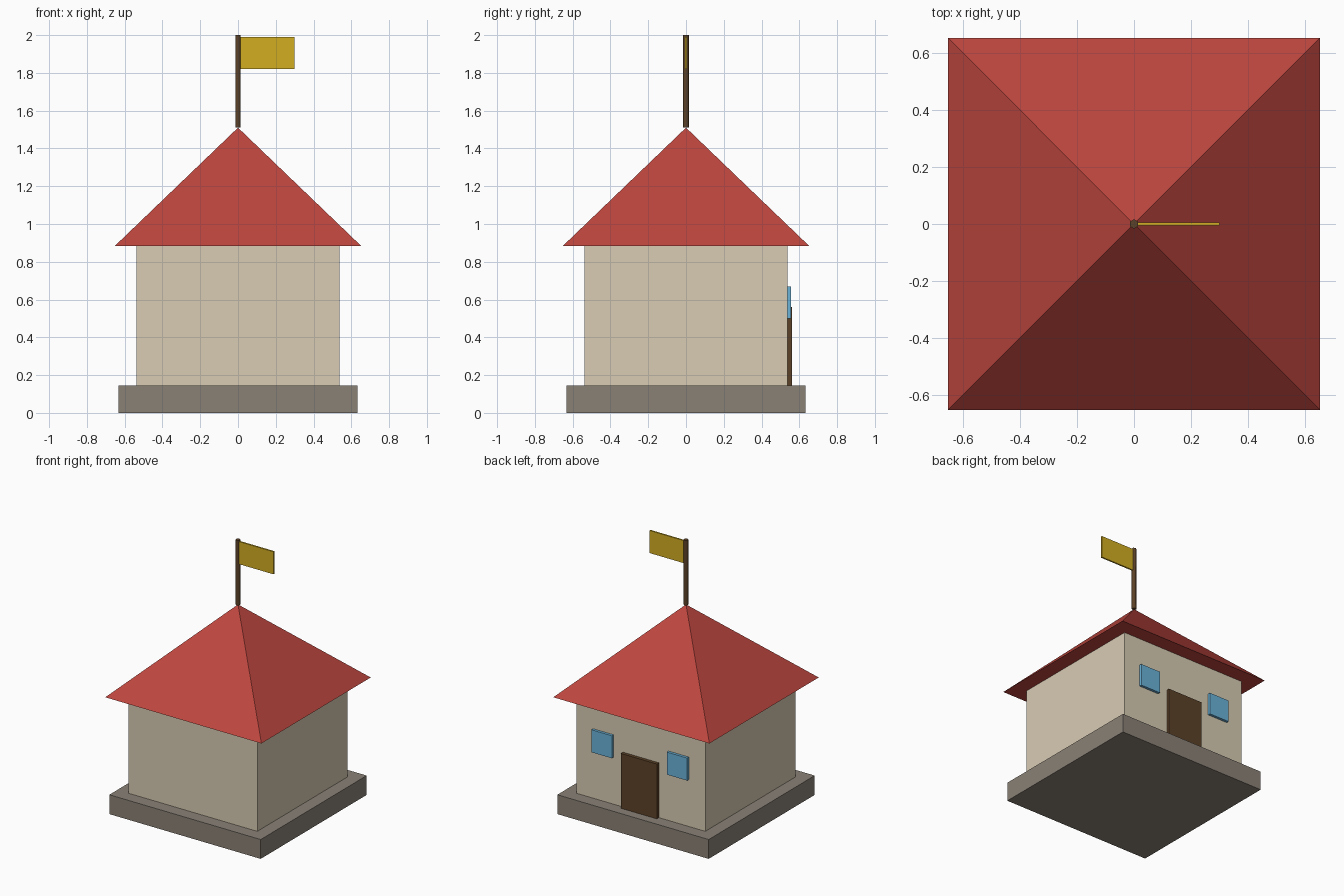
import bpy
import bmesh
import math

if "Cube" in bpy.data.objects:
    bpy.data.objects.remove(bpy.data.objects["Cube"])


def material(name, hex_code):
    def linear(c):
        c /= 255
        return c / 12.92 if c <= 0.04045 else ((c + 0.055) / 1.055) ** 2.4
    mat = bpy.data.materials.new(name)
    rgb = [linear(int(hex_code[i:i + 2], 16)) for i in (0, 2, 4)]
    mat.diffuse_color = (*rgb, 1)
    mat.use_nodes = True
    mat.node_tree.nodes["Principled BSDF"].inputs["Base Color"].default_value = mat.diffuse_color
    return mat


STONE = material("grey stone", "8A8176")
PLASTER = material("cream plaster", "D8CCB4")
TILE = material("red tile", "BE463F")
WOOD = material("dark wood", "5C4228")
GLASS = material("blue glass", "6BB3D9")
CLOTH = material("yellow cloth", "D2AD22")


def add_object(name, bm, mat):
    mesh = bpy.data.meshes.new(name)
    bm.to_mesh(mesh)
    bm.free()
    mesh.materials.append(mat)
    obj = bpy.data.objects.new(name, mesh)
    bpy.context.collection.objects.link(obj)
    return obj


def box(name, mat, x, y, z):
    """Box from (min, max) ranges on each axis."""
    bm = bmesh.new()
    bmesh.ops.create_cube(bm, size=1)
    for v in bm.verts:
        v.co = [r[0] if c < 0 else r[1] for c, r in zip(v.co, (x, y, z))]
    return add_object(name, bm, mat)


# Plinth and walls
B, W = 0.632, 0.537
box("plinth", STONE, (-B, B), (-B, B), (0, 0.146))
box("walls", PLASTER, (-W, W), (-W, W), (0.146, 0.884))

# Pyramid roof: corners shade smoothly, each side has its own tip, flat underside
R, EAVE, TIP = 0.652, 0.884, 1.51
corners = [(-R, -R, EAVE), (R, -R, EAVE), (R, R, EAVE), (-R, R, EAVE)]
bm = bmesh.new()
rim = [bm.verts.new(c) for c in corners]
for i in range(4):
    side = bm.faces.new((rim[i], rim[(i + 1) % 4], bm.verts.new((0, 0, TIP))))
    side.smooth = True
bm.faces.new([bm.verts.new(c) for c in reversed(corners)])
add_object("roof", bm, TILE)

# Door and windows on the back wall
box("door", WOOD, (-0.15, 0.15), (W - 0.01, 0.562), (0.146, 0.56))
for label, cx in (("left", 0.315), ("right", -0.315)):
    box(label + "_window", GLASS, (cx - 0.085, cx + 0.085),
        (W - 0.01, 0.557), (0.5, 0.67))

# Six-sided flagpole with its corners along y
bpy.ops.mesh.primitive_cylinder_add(vertices=6, radius=0.0165, depth=2 - TIP,
                                    location=(0, 0, (2 + TIP) / 2))
pole = bpy.context.object
pole.name = "flagpole"
pole.data.materials.append(WOOD)
bpy.ops.object.shade_smooth_by_angle(angle=math.radians(70))

# Flag
box("flag", CLOTH, (0, 0.3), (-0.006, 0.006), (1.82, 1.99))
